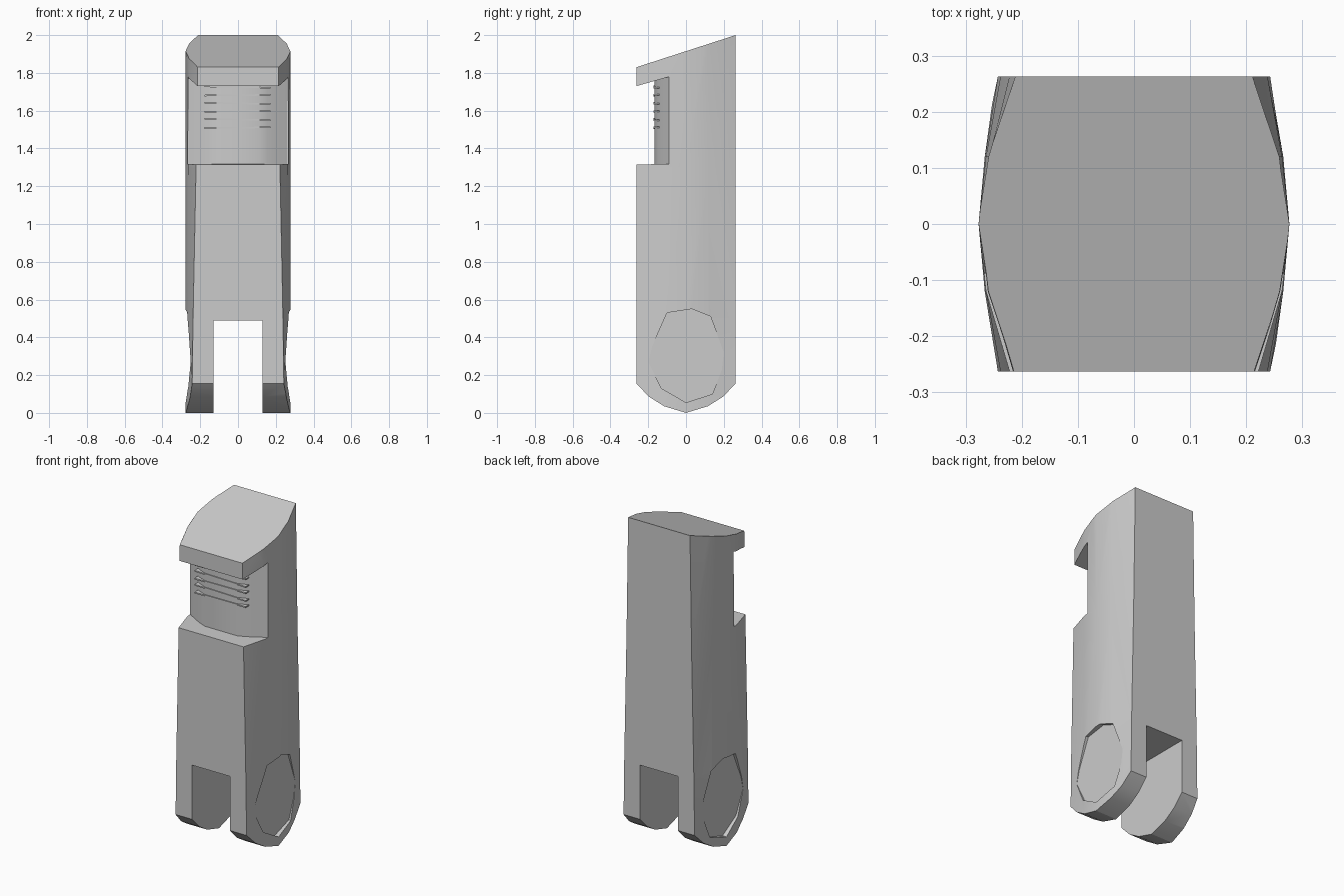
import bpy, bmesh, math
from mathutils import Vector

if "Cube" in bpy.data.objects:
    bpy.data.objects.remove(bpy.data.objects["Cube"])


def finish(name, bm):
    bmesh.ops.recalc_face_normals(bm, faces=bm.faces)
    me = bpy.data.meshes.new(name)
    bm.to_mesh(me)
    bm.free()
    ob = bpy.data.objects.new(name, me)
    bpy.context.collection.objects.link(ob)
    return ob


def loft(name, rings):
    """Closed solid through rings of 3D points."""
    bm = bmesh.new()
    loops = [[bm.verts.new(p) for p in r] for r in rings]
    n = len(loops[0])
    for a, b in zip(loops, loops[1:]):
        for i in range(n):
            j = (i + 1) % n
            bm.faces.new((a[i], a[j], b[j], b[i]))
    bm.faces.new(loops[0])
    bm.faces.new(loops[-1])
    return finish(name, bm)


def prism_x(name, yz, x0, x1):
    return loft(name, [[(x, y, z) for y, z in yz] for x in (x0, x1)])


def prism_z(name, xy, z0, z1):
    return loft(name, [[(x, y, z) for x, y in xy] for z in (z0, z1)])


def boolean(ob, other, op):
    m = ob.modifiers.new(op.lower(), 'BOOLEAN')
    m.operation, m.solver, m.object = op, 'EXACT', other
    bpy.context.view_layer.objects.active = ob
    bpy.ops.object.modifier_apply(modifier=m.name)
    bpy.data.objects.remove(other)


def mirrored(half):
    return half + [(-x, y) for x, y in reversed(half)]


def smooth(ob, angle):
    bpy.ops.object.select_all(action='DESELECT')
    ob.select_set(True)
    bpy.context.view_layer.objects.active = ob
    bpy.ops.object.shade_smooth_by_angle(angle=math.radians(angle))


# Body cross-section: bulged sides, narrower corners higher up
def section(corner, mid, z):
    half = [(corner, -.263), (mid, -.12), (.277, 0), (mid, .12), (corner, .263)]
    return [(x, y, z) for x, y in mirrored(half)]


# Side silhouette with sloped top, front window and rounded foot
side = [(.263, 2.0), (-.263, 1.83), (-.263, 1.73), (-.088, 1.78),
        (-.088, 1.318), (-.263, 1.315), (-.263, .155), (-.195, .085),
        (-.115, .035), (0, 0), (.115, .035), (.195, .085), (.263, .155)]
body = prism_x("body", side, -.4, .4)
hull = loft("hull", [section(.246, .266, -.1), section(.238, .266, .5),
                     section(.222, .264, 1.3), section(.21, .258, 2.1)])
boolean(body, hull, 'INTERSECT')

# Slot between the two feet
slot = prism_x("slot", [(-.5, -.2), (.5, -.2), (.5, .49), (-.5, .49)], -.13, .13)
boolean(body, slot, 'DIFFERENCE')

# Shallow faceted recess on each side of the foot
disc = [(-.2, .27), (-.18, .35), (-.1, .53), (.03, .55), (.13, .51),
        (.2, .32), (.19, .23), (.14, .1), (0, .055), (-.13, .13)]
for s in (-1, 1):
    boolean(body, prism_x("recess", disc, s * .25, s * .5), 'DIFFERENCE')
smooth(body, 25)

# Convex wall inside the window
wall = prism_z("window_wall",
               mirrored([(.26, -.05), (.26, -.09), (.2, -.125), (.155, -.148), (.11, -.166)]),
               1.30, 1.79)
smooth(wall, 30)

# Thin, slightly tilted fins
for i in range(6):
    fin = prism_z("fin_%d" % (i + 1),
                  [(-.178, -.172), (.172, -.172), (.172, -.09), (-.178, -.09)],
                  -.004, .004)
    fin.location.z = 1.51 + i * .043
    fin.rotation_euler.y = .02 * (1 if i % 2 else -.5)
